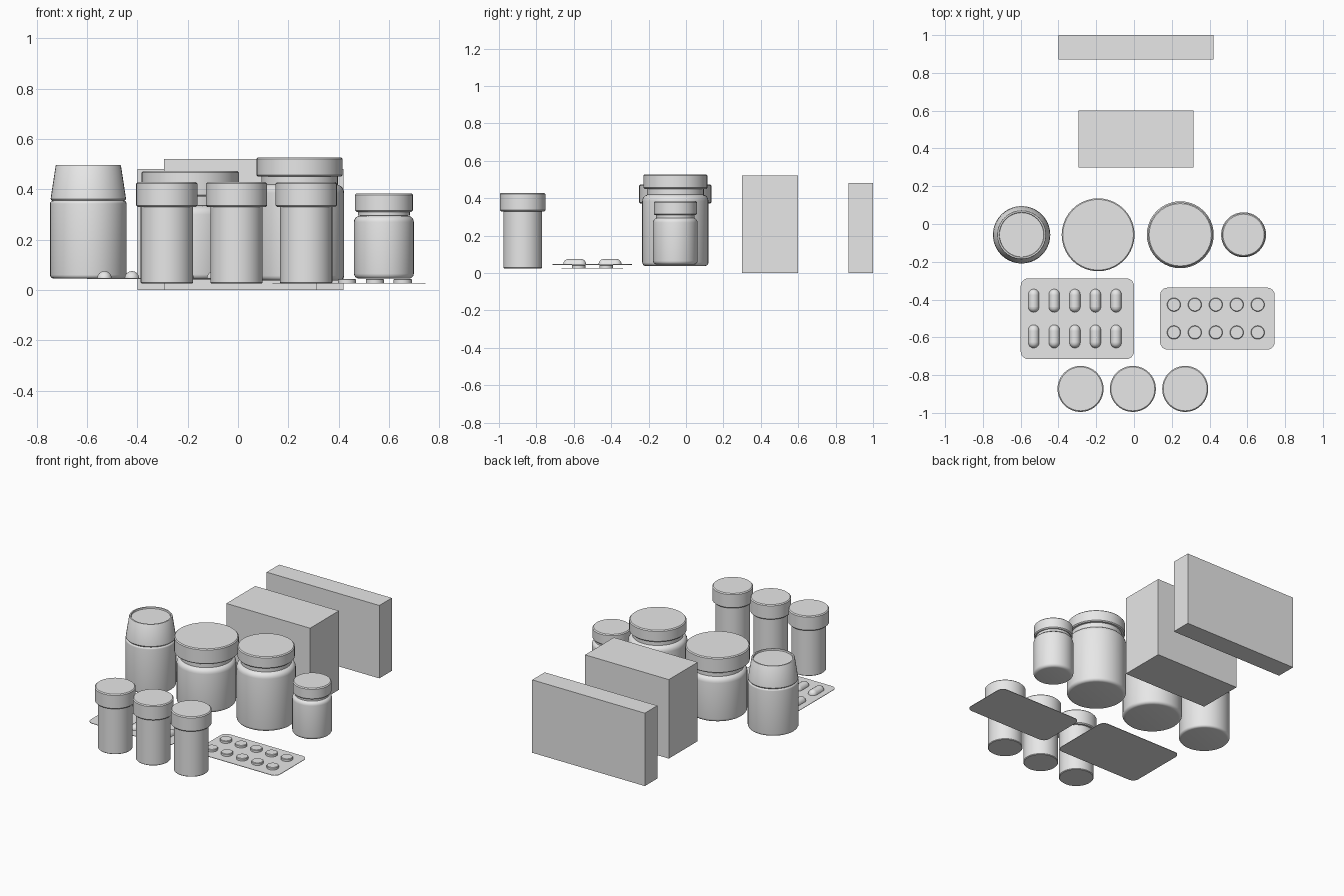
import bpy, bmesh, math
from mathutils import Matrix

if "Cube" in bpy.data.objects:
    bpy.data.objects.remove(bpy.data.objects["Cube"])

grey = bpy.data.materials.new("plain_grey")
grey.use_nodes = True
grey.diffuse_color = (0.8, 0.8, 0.8, 1)
grey.node_tree.nodes["Principled BSDF"].inputs["Base Color"].default_value = grey.diffuse_color


def add_object(name, bm, location, smooth=True):
    bmesh.ops.recalc_face_normals(bm, faces=bm.faces)
    mesh = bpy.data.meshes.new(name)
    bm.to_mesh(mesh)
    bm.free()
    mesh.materials.append(grey)
    obj = bpy.data.objects.new(name, mesh)
    obj.location = location
    bpy.context.collection.objects.link(obj)
    if smooth:
        bpy.ops.object.select_all(action='DESELECT')
        obj.select_set(True)
        bpy.context.view_layer.objects.active = obj
        bpy.ops.object.shade_smooth_by_angle(angle=math.radians(35))
    return obj


def lathe(name, profile, x, y, sides=40):
    """Closed turned solid from (radius, height) points, bottom to top."""
    bm = bmesh.new()
    rings = []
    for r, z in profile:
        angles = [math.tau * i / sides for i in range(sides)]
        rings.append([bm.verts.new((r * math.cos(a), r * math.sin(a), z)) for a in angles])
    for low, high in zip(rings, rings[1:]):
        for i in range(sides):
            j = (i + 1) % sides
            bm.faces.new((low[i], low[j], high[j], high[i]))
    bm.faces.new(rings[0])
    bm.faces.new(rings[-1])
    return add_object(name, bm, (x, y, 0))


def arc(r, z, size, start):
    """Quarter-round edge ending or starting at radius r."""
    points = []
    for i in range(6):
        a = math.radians(start + 18 * i)
        points.append((r - size + size * math.cos(a), z + size * math.sin(a)))
    return points


def lid(name, r, bottom, top, x, y):
    e = 0.006
    lathe(name, [(r - e, bottom), (r, bottom + e), (r, top - e), (r - e, top)], x, y)


def jar_body(name, r, bottom, shoulder, neck_r, neck_top, curve, x, y):
    foot = arc(r, bottom + 0.02, 0.02, -90)
    top = arc(r, shoulder - curve, curve, 0)
    lathe(name, foot + top + [(neck_r, shoulder), (neck_r, neck_top)], x, y)


def box(name, x0, x1, y0, y1, height):
    bm = bmesh.new()
    bmesh.ops.create_cube(bm, size=1, matrix=Matrix.Diagonal((x1 - x0, y1 - y0, height, 1)))
    add_object(name, bm, ((x0 + x1) / 2, (y0 + y1) / 2, height / 2), smooth=False)


def sheet(name, x0, x1, y0, y1, z, r=0.04, thick=0.003):
    """Thin card with rounded corners."""
    bm = bmesh.new()
    corners = [(x1 - r, y1 - r), (x0 + r, y1 - r), (x0 + r, y0 + r), (x1 - r, y0 + r)]
    outline = []
    for k, (cx, cy) in enumerate(corners):
        for i in range(7):
            a = math.radians(90 * k + 15 * i)
            outline.append(bm.verts.new((cx + r * math.cos(a), cy + r * math.sin(a), 0)))
    face = bm.faces.new(outline)
    up = bmesh.ops.extrude_face_region(bm, geom=[face])["geom"]
    bmesh.ops.translate(bm, vec=(0, 0, thick),
                        verts=[v for v in up if isinstance(v, bmesh.types.BMVert)])
    add_object(name, bm, (0, 0, z), smooth=False)


def capsule(name, x, y, z, r, length):
    """Half capsule lying along y."""
    bm = bmesh.new()
    bmesh.ops.create_uvsphere(bm, u_segments=16, v_segments=12, radius=r,
                              matrix=Matrix.Rotation(math.pi / 2, 4, 'X'))
    bmesh.ops.bisect_plane(bm, geom=bm.verts[:] + bm.edges[:] + bm.faces[:],
                           plane_co=(0, 0, 0), plane_no=(0, 1, 0))
    # stretch the middle ring into a straight section
    middle = [e for e in bm.edges if all(abs(v.co.y) < 1e-5 for v in e.verts)]
    bmesh.ops.split_edges(bm, edges=middle)
    offset = length / 2 - r
    for f in bm.faces:
        f.tag = f.calc_center_median().y > 0
    for v in bm.verts:
        v.co.y += offset if v.link_faces[0].tag else -offset
    loops = [e for e in bm.edges if e.is_boundary]
    bmesh.ops.bridge_loops(bm, edges=loops)
    bmesh.ops.bisect_plane(bm, geom=bm.verts[:] + bm.edges[:] + bm.faces[:],
                           plane_co=(0, 0, 0), plane_no=(0, 0, 1), clear_inner=True)
    add_object(name, bm, (x, y, z))


# Cartons at the back
box("wide_carton", -0.40, 0.42, 0.87, 1.0, 0.48)
box("deep_carton", -0.295, 0.315, 0.30, 0.60, 0.52)

# Row of bottles and jars
ROW = -0.057
lathe("tapered_bottle_body", arc(0.152, 0.06, 0.015, -90) + arc(0.152, 0.343, 0.012, 0),
      -0.595, ROW)
lathe("tapered_bottle_cap",
      [(0.145, 0.355), (0.15, 0.362), (0.13, 0.493), (0.127, 0.497),
       (0.119, 0.497), (0.117, 0.488)], -0.595, ROW)

jar_body("wide_jar_body", 0.178, 0.042, 0.335, 0.158, 0.385, 0.035, -0.19, ROW)
lid("wide_jar_lid", 0.193, 0.372, 0.473, -0.19, ROW)

jar_body("tall_jar_body", 0.177, 0.037, 0.42, 0.152, 0.46, 0.035, 0.245, ROW)
lid("tall_jar_lid", 0.171, 0.45, 0.527, 0.245, ROW)

jar_body("small_jar_body", 0.119, 0.045, 0.295, 0.103, 0.32, 0.025, 0.58, ROW)
lid("small_jar_lid", 0.115, 0.31, 0.384, 0.58, ROW)

# Three vials in front
for i in range(3):
    x = -0.283 + 0.277 * i
    lathe(f"vial_body_{i + 1}", [(0.1, 0.025), (0.104, 0.029), (0.104, 0.335)], x, -0.873)
    lid(f"vial_cap_{i + 1}", 0.122, 0.33, 0.428, x, -0.873)

# Blister packs
sheet("capsule_sheet", -0.60, 0.0, -0.715, -0.288, 0.044)
sheet("tablet_sheet", 0.138, 0.745, -0.665, -0.337, 0.025)
for col in range(5):
    for row in range(2):
        n = 2 * col + row + 1
        capsule(f"capsule_{n}", -0.531 + 0.109 * col, -0.595 + 0.189 * row, 0.046, 0.029, 0.123)
        lathe(f"tablet_{n}", [(0.036, 0.026), (0.036, 0.041), (0.033, 0.044)],
              0.211 + 0.111 * col, -0.574 + 0.147 * row, sides=24)
